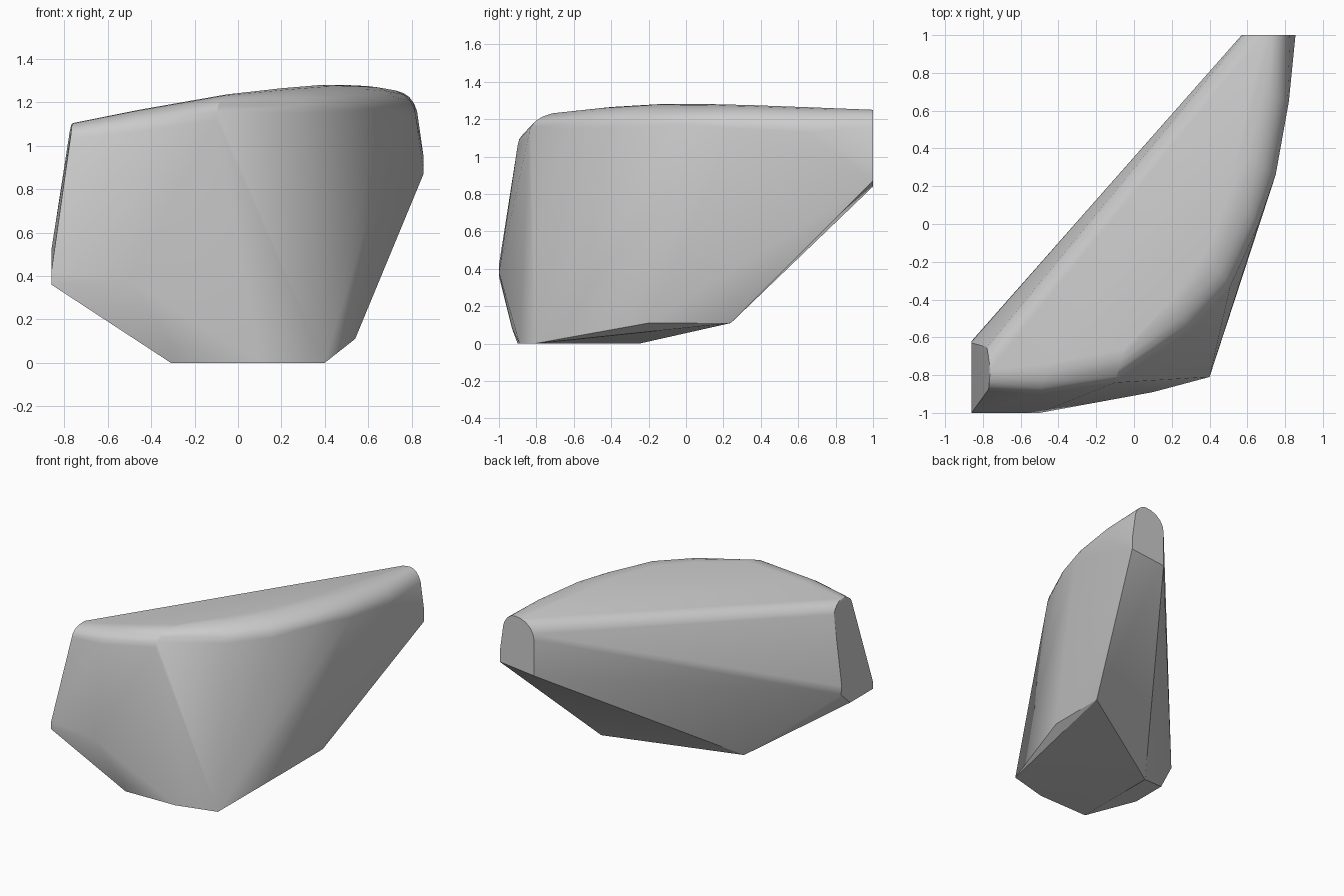
import bpy, bmesh, math
from mathutils import Vector

if "Cube" in bpy.data.objects:
    bpy.data.objects.remove(bpy.data.objects["Cube"])


def rounded(shoulder, crest, steps=5):
    """Quarter-ellipse of points from a steep side up to a flat crest."""
    s, c = Vector(shoulder), Vector(crest)
    pts = []
    for i in range(steps + 1):
        a = math.pi / 2 * i / steps
        p = s.lerp(c, 1 - math.cos(a))
        p.z = s.z + (c.z - s.z) * math.sin(a)
        pts.append(p)
    return pts


# Rounded upper rim: pairs of outer shoulder and crest, left end to back end
rim = [
    ((-.77, -.88, 1.03), (-.76, -.77, 1.105)),
    ((-.50, -.90, 1.06), (-.46, -.74, 1.165)),
    ((-.10, -.84, 1.12), (-.05, -.66, 1.237)),
    ((.30, -.56, 1.15), (.20, -.40, 1.265)),
    ((.51, -.33, 1.16), (.38, -.15, 1.28)),
    ((.66, .00, 1.17), (.50, .15, 1.28)),
    ((.75, .26, 1.15), (.60, .35, 1.275)),
    ((.82, .65, 1.13), (.68, .70, 1.262)),
    ((.83, 1.0, 1.12), (.73, 1.0, 1.25)),
    # straight inner side
    ((-.78, -.645, 1.0), (-.76, -.77, 1.105)),
    ((.57, 1.0, 1.11), (.73, 1.0, 1.25)),
]

# Sharp lower corners
corners = [
    # left end
    (-.86, -1, .42), (-.86, -1, .36), (-.86, -.73, .36), (-.86, -.62, .46), (-.86, -.63, .52),
    # front flank
    (-.5, -1, .38), (-.31, -.93, .08),
    # base
    (-.31, -.9, 0), (-.31, -.25, 0), (.1, -.89, 0), (.4, -.81, 0),
    (.54, -.2, .11), (.54, .24, .11),
    # back end
    (.57, 1, .84), (.855, 1, .87), (.855, 1, .95),
]

points = [Vector(p) for p in corners]
for shoulder, crest in rim:
    points += rounded(shoulder, crest)

# Faceted convex body
bm = bmesh.new()
for p in points:
    bm.verts.new(p)
bmesh.ops.remove_doubles(bm, verts=bm.verts[:], dist=.001)
bmesh.ops.convex_hull(bm, input=bm.verts[:])
loose = [v for v in bm.verts if not v.link_faces]
bmesh.ops.delete(bm, geom=loose, context='VERTS')
bmesh.ops.recalc_face_normals(bm, faces=bm.faces[:])
mesh = bpy.data.meshes.new("curved_block")
bm.to_mesh(mesh)
bm.free()
block = bpy.data.objects.new("curved_block", mesh)
bpy.context.collection.objects.link(block)
bpy.context.view_layer.objects.active = block
block.select_set(True)
bpy.ops.object.shade_smooth_by_angle(angle=math.radians(25))
